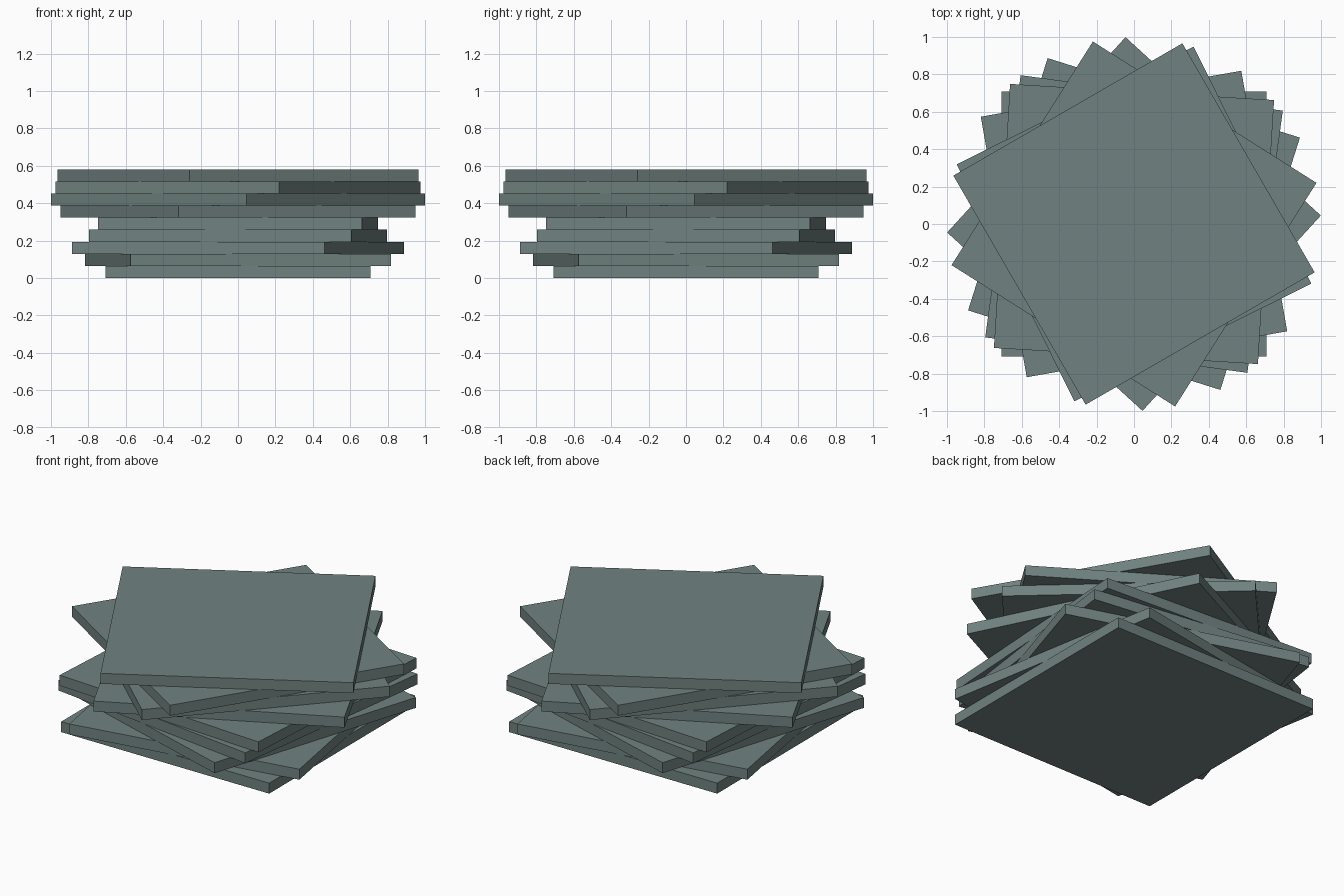
import bpy
import math

if "Cube" in bpy.data.objects:
    bpy.data.objects.remove(bpy.data.objects["Cube"])

SIDE = math.sqrt(2)      # square slab, half diagonal = 1
THICK = 0.58 / 9
# turn of each slab around z, bottom to top (degrees)
TURNS = [0, 10, -17.5, -7.7, -3.5, 26.4, -42.4, -32.3, 30]

slate = bpy.data.materials.new("slate_grey")
slate.diffuse_color = (0.162, 0.223, 0.216, 1)
slate.use_nodes = True
slate.node_tree.nodes["Principled BSDF"].inputs["Base Color"].default_value = slate.diffuse_color

# stack of twisted square slabs
for i, turn in enumerate(TURNS):
    bpy.ops.mesh.primitive_cube_add(
        size=1, location=(0, 0, (i + 0.5) * THICK),
        rotation=(0, 0, math.radians(turn)))
    slab = bpy.context.object
    slab.name = f"slab_{i + 1}"
    slab.scale = (SIDE, SIDE, THICK)
    slab.data.materials.append(slate)
